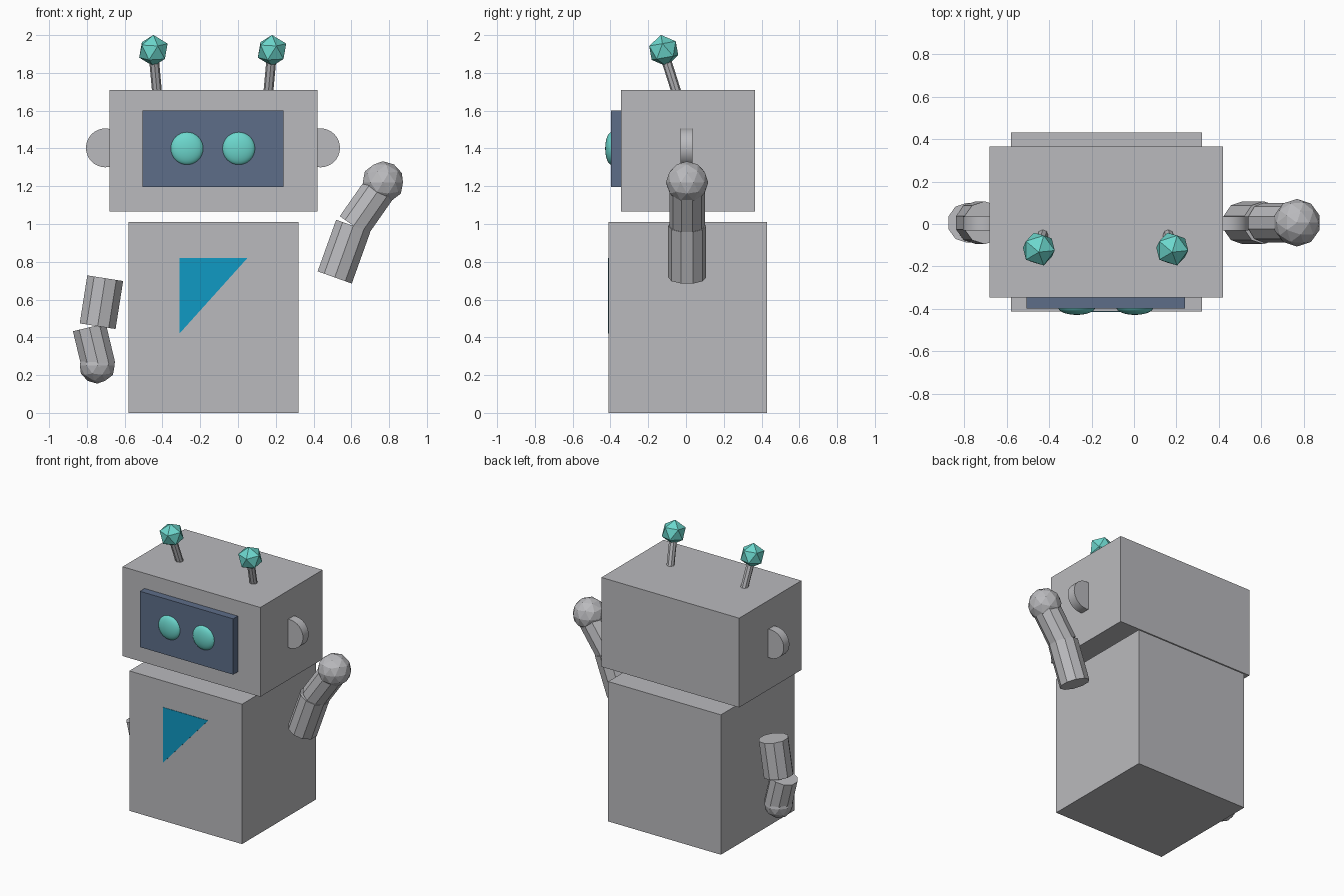
import bpy, bmesh, math
from mathutils import Vector

if "Cube" in bpy.data.objects:
    bpy.data.objects.remove(bpy.data.objects["Cube"])


def material(name, rgb):
    m = bpy.data.materials.new(name)
    m.diffuse_color = (*rgb, 1)
    m.use_nodes = True
    m.node_tree.nodes["Principled BSDF"].inputs["Base Color"].default_value = m.diffuse_color
    return m


GREY = material("light_grey", (0.49, 0.49, 0.51))
NAVY = material("slate_blue", (0.11, 0.155, 0.25))
TEAL = material("teal", (0.15, 0.68, 0.61))
BLUE = material("bright_blue", (0.005, 0.32, 0.55))


def finish(name, mat):
    ob = bpy.context.object
    ob.name = name
    ob.data.materials.append(mat)
    return ob


def box(name, lo, hi, mat):
    lo, hi = Vector(lo), Vector(hi)
    bpy.ops.mesh.primitive_cube_add(size=1, location=(lo + hi) / 2)
    ob = finish(name, mat)
    ob.scale = hi - lo
    return ob


def tube(name, a, b, r, sides, mat):
    a, b = Vector(a), Vector(b)
    d = b - a
    # tilt about x first, then y, so the sides stay facing front
    rot = (math.atan2(-d.y, math.hypot(d.x, d.z)), math.atan2(d.x, d.z), 0)
    bpy.ops.mesh.primitive_cylinder_add(vertices=sides, radius=r, depth=d.length,
                                        location=(a + b) / 2, rotation=rot)
    return finish(name, mat)


def ball(name, c, r, detail, mat, rot=(0, 0, 0)):
    bpy.ops.mesh.primitive_ico_sphere_add(subdivisions=detail, radius=r, location=c, rotation=rot)
    return finish(name, mat)


# Body, head and face screen
box("body", (-0.58, -0.411, 0), (0.32, 0.43, 1.01), GREY)
box("head", (-0.68, -0.345, 1.065), (0.42, 0.365, 1.71), GREY)
box("face_screen", (-0.505, -0.398, 1.197), (0.24, -0.335, 1.60), NAVY)

# Flattened eyes
for side, x in (("left", -0.27), ("right", 0.004)):
    bpy.ops.mesh.primitive_uv_sphere_add(segments=32, ring_count=16, radius=0.087,
                                         location=(x, -0.393, 1.40))
    eye = finish(side + "_eye", TEAL)
    eye.scale.y = 0.4
    bpy.ops.object.shade_smooth_by_angle()

# Disc ears, half sunk in the head
for side, x in (("left", -0.702), ("right", 0.437)):
    tube(side + "_ear", (x, 0.035, 1.403), (x, -0.03, 1.403), 0.103, 32, GREY)
    bpy.ops.object.shade_smooth_by_angle()

# Antennas leaning forward and outward
for side, x, s in (("left", -0.43, -1), ("right", 0.162, 1)):
    tube(side + "_antenna_rod", (x - s * 0.003, -0.045, 1.68), (x + s * 0.018, -0.118, 1.91),
         0.026, 8, GREY)
    ball(side + "_antenna_tip", (x + s * 0.018, -0.118, 1.918), 0.084, 1, TEAL,
         (math.radians(10), 0, 0))

# Arms: shoulder, elbow start, elbow end, wrist, hand centre, hand radius
arms = {
    "right": ((0.512, 0.717), (0.61, 0.99), (0.612, 0.99), (0.745, 1.18), (0.767, 1.22), 0.112),
    "left": ((-0.703, 0.713), (-0.743, 0.459), (-0.787, 0.453), (-0.737, 0.245), (-0.745, 0.252), 0.097),
}
for side, (shoulder, elbow, elbow2, wrist, hand, r) in arms.items():
    def p(q):
        return (q[0], 0.006, q[1])
    tube(side + "_upper_arm", p(shoulder), p(elbow), 0.101, 10, GREY)
    tube(side + "_forearm", p(elbow2), p(wrist), 0.094, 10, GREY)
    ball(side + "_hand", p(hand), r, 2, GREY)

# Chest triangle plate
bm = bmesh.new()
corners = [(-0.31, 0.82), (-0.31, 0.42), (0.05, 0.82)]
face = bm.faces.new([bm.verts.new((x, -0.414, z)) for x, z in corners])
ext = bmesh.ops.extrude_face_region(bm, geom=[face])
for v in [g for g in ext["geom"] if isinstance(g, bmesh.types.BMVert)]:
    v.co.y = -0.408
bmesh.ops.recalc_face_normals(bm, faces=bm.faces[:])
mesh = bpy.data.meshes.new("chest_triangle")
bm.to_mesh(mesh)
bm.free()
mesh.materials.append(BLUE)
bpy.context.collection.objects.link(bpy.data.objects.new("chest_triangle", mesh))
